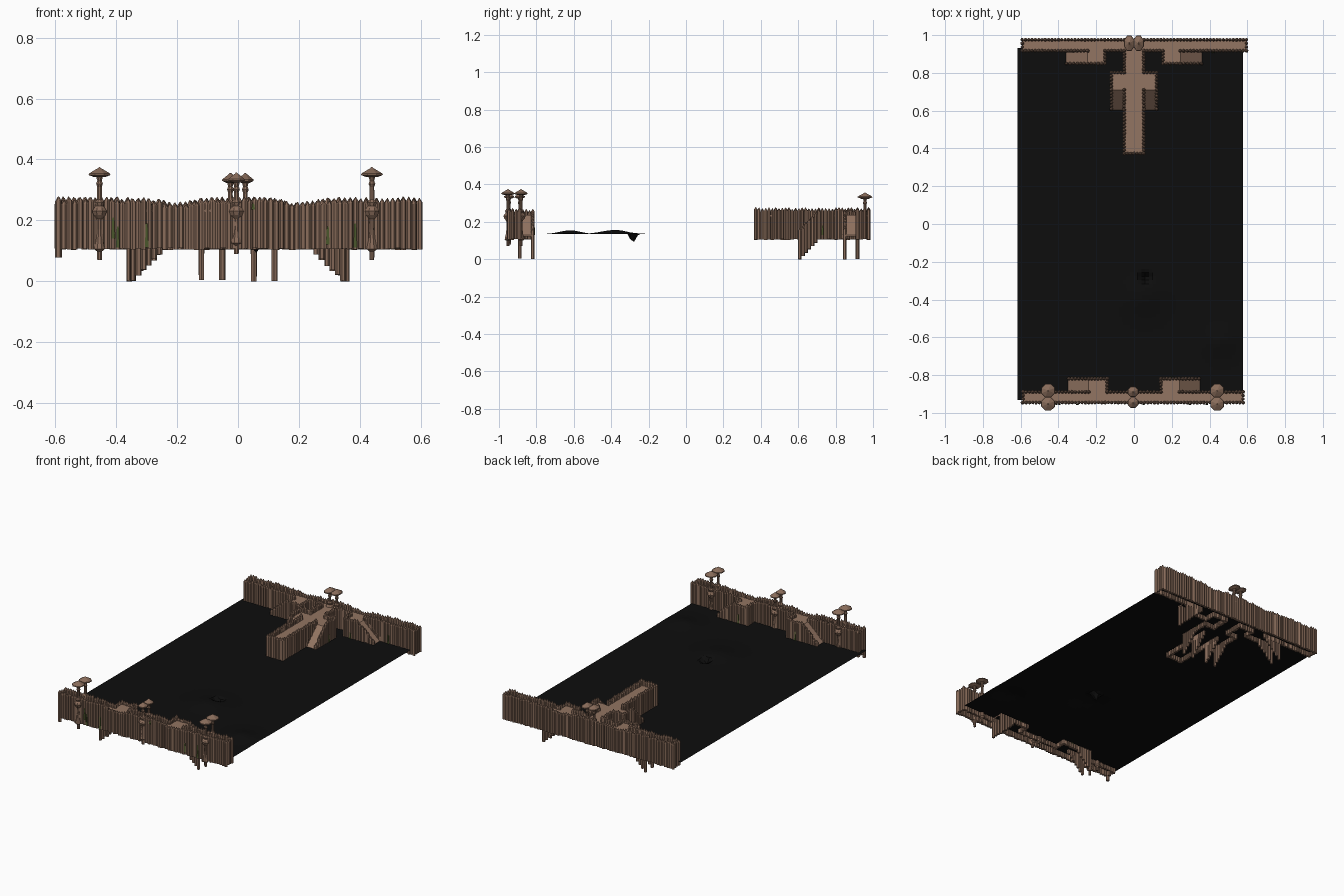
import bpy, bmesh, math, random
from mathutils import Vector

if "Cube" in bpy.data.objects:
    bpy.data.objects.remove(bpy.data.objects["Cube"])

random.seed(4)
FLOOR, GROUND, DROP = 0.235, 0.134, 0.105


def material(name, rgb):
    m = bpy.data.materials.new(name)
    m.diffuse_color = (*rgb, 1)
    m.use_nodes = True
    m.node_tree.nodes["Principled BSDF"].inputs["Base Color"].default_value = m.diffuse_color
    return m


WOOD = material("stake brown", (0.25, 0.150, 0.103))
PLANK = material("plank brown", (0.29, 0.176, 0.122))
MOSS = material("moss green", (0.07, 0.095, 0.025))
DARK = material("black earth", (0.004, 0.004, 0.004))


def finish(bm, name, mat):
    bmesh.ops.recalc_face_normals(bm, faces=bm.faces)
    me = bpy.data.meshes.new(name)
    bm.to_mesh(me)
    bm.free()
    me.materials.append(mat)
    ob = bpy.data.objects.new(name, me)
    bpy.context.collection.objects.link(ob)
    return ob


def lathe(bm, x, y, profile, sides, turn=0.0, sy=1.0):
    """Spin (radius, z) pairs about a vertical axis, with closed ends."""
    rings = []
    for r, z in profile:
        rings.append([bm.verts.new((x + r * math.cos(turn + math.tau * i / sides),
                                    y + sy * r * math.sin(turn + math.tau * i / sides), z))
                      for i in range(sides)])
    for a, b in zip(rings, rings[1:]):
        for i in range(sides):
            j = (i + 1) % sides
            bm.faces.new((a[i], a[j], b[j], b[i]))
    bm.faces.new(rings[0][::-1])
    bm.faces.new(rings[-1])


def palisade(bm, path):
    """Row of pointed stakes along (x, y, drop) points."""
    for p, q in zip(path, path[1:]):
        p, q = Vector(p), Vector(q)
        n = max(1, round((q - p).xy.length / 0.0175))
        for i in range(n + 1):
            c = p.lerp(q, i / n)
            sag = 0.016 * math.exp(-((abs(c.x) - 0.2) / 0.07) ** 2)
            top = 0.272 - sag - c.z + random.uniform(-0.006, 0.006)
            low = 0.106 - c.z + random.uniform(-0.003, 0.003)
            r = random.uniform(0.0088, 0.0105)
            lathe(bm, c.x, c.y, [(r, low), (r, top - 0.014), (0.0012, top)], 6,
                  random.uniform(0, 1))


def slab(bm, x0, x1, y0, y1, drop_x=0, drop_y=0):
    """Floor slab; it can fall toward the x1 or the y0 edge."""
    pts = [(x0, y0, drop_y), (x1, y0, drop_x or drop_y), (x1, y1, drop_x), (x0, y1, 0)]
    up = [bm.verts.new((x, y, FLOOR - d)) for x, y, d in pts]
    dn = [bm.verts.new((x, y, FLOOR - d - 0.008)) for x, y, d in pts]
    bm.faces.new(up)
    bm.faces.new(dn[::-1])
    for i in range(4):
        j = (i + 1) % 4
        bm.faces.new((up[i], dn[i], dn[j], up[j]))


# Ground sheet with low mounds and one small pit
bm = bmesh.new()
bmesh.ops.create_grid(bm, x_segments=60, y_segments=94, size=1)
for v in bm.verts:
    x, y = v.co.x * 0.596 - 0.02, v.co.y * 0.932
    z = GROUND
    for cx, cy, h, r in ((0.46, -0.62, 0.02, 0.10), (0.05, -0.38, 0.022, 0.13),
                         (0.06, -0.285, -0.055, 0.028)):
        d = math.hypot(x - cx, y - cy) / r
        if d < 2:
            z += h * math.exp(-d * d * 1.6)
    v.co = (x, y, z)
finish(bm, "ground", DARK)

# Two end walls: (name, outer y, inner y, stair y, half length, x shift, stair x range, gap at stem)
WALLS = [("front", -0.946, -0.889, -0.819, 0.583, -0.005, (0.142, 0.24, 0.345), 0),
         ("back", 0.976, 0.917, 0.849, 0.594, 0.002, (0.153, 0.245, 0.357), 0.052)]
for name, yo, yi, ys, half, shift, (xa, xb, xc), gap in WALLS:
    stakes, floor = bmesh.new(), bmesh.new()
    palisade(stakes, [(-half + shift, yo, 0), (half + shift, yo, 0)])
    lo, hi = sorted((yo, yi))
    slab(floor, -half + shift, half + shift, lo, hi)
    for s in (-1, 1):
        end = s * half + shift
        palisade(stakes, [(end, yo, 0), (end, yi, 0), (s * xb, yi, 0)])
        palisade(stakes, [(s * gap, yi, 0), (s * xa, yi, 0), (s * xa, ys, 0),
                          (s * xb, ys, 0), (s * xc, ys, DROP)])
        # lower stakes between the walkway and the ramp
        palisade(stakes, [(s * xb, yi, 0), (s * xc, yi, DROP)])
        lo, hi = sorted((yi, ys))
        slab(floor, s * xa, s * xb, lo, hi)
        slab(floor, s * xb, s * (xc + 0.008), lo, hi, drop_x=DROP)
    finish(stakes, name + "_wall_stakes", WOOD)
    finish(floor, name + "_walkway", PLANK)

# Central pier reaching in from the back wall, with two side ramps
stakes, floor = bmesh.new(), bmesh.new()
slab(floor, -0.052, 0.052, 0.373, 0.917)
palisade(stakes, [(-0.052, 0.373, 0), (0.052, 0.373, 0)])
for s in (-1, 1):
    palisade(stakes, [(s * 0.052, 0.917, 0), (s * 0.052, 0.802, 0), (s * 0.12, 0.802, 0),
                      (s * 0.12, 0.71, 0), (s * 0.12, 0.608, DROP)])
    palisade(stakes, [(s * 0.052, 0.71, 0), (s * 0.052, 0.373, 0)])
    palisade(stakes, [(s * 0.052, 0.71, 0), (s * 0.052, 0.608, DROP)])
    slab(floor, s * 0.052, s * 0.12, 0.71, 0.802)
    slab(floor, s * 0.052, s * 0.12, 0.6, 0.71, drop_y=DROP)
finish(stakes, "pier_stakes", WOOD)
finish(floor, "pier_walkway", PLANK)

# Corner post reaching lower than the rest
bm = bmesh.new()
lathe(bm, -0.59, -0.946, [(0.011, 0.078), (0.011, 0.262), (0.001, 0.278)], 6)
finish(bm, "corner_post", WOOD)


# Carved posts with small roofs, standing in pairs on the walls
def carved_post(bm, x, y, low, top, brim, sy=1.0):
    lathe(bm, x, y, [(0.008, low), (0.009, low + 0.028), (0.019, low + 0.036),
                     (0.012, low + 0.065), (0.008, low + 0.10), (0.010, 0.205),
                     (0.021, 0.217), (0.026, 0.23), (0.020, 0.24), (0.013, 0.247),
                     (0.017, 0.258), (0.009, 0.268), (0.008, top - 0.065),
                     (0.012, top - 0.055), (0.008, top - 0.045), (0.012, top - 0.031)],
          8, 0.39)
    lathe(bm, x, y, [(brim * 0.5, top - 0.033), (brim, top - 0.026), (brim * 0.95, top - 0.021),
                     (brim * 0.45, top - 0.010), (0.006, top - 0.004), (0.002, top)],
          8, 0.39, sy)


PAIRS = [("left_front_posts", ((-0.455, -0.952), (-0.455, -0.882)), 0.07, 0.375, 0.039, 1),
         ("right_front_posts", ((0.44, -0.952), (0.44, -0.882)), 0.07, 0.375, 0.039, 1),
         ("middle_front_posts", ((-0.005, -0.946), (-0.005, -0.888)), 0.09, 0.357, 0.030, 1),
         ("middle_back_posts", ((-0.025, 0.957), (0.024, 0.957)), 0.12, 0.356, 0.030, 1.45)]
for name, spots, low, top, brim, sy in PAIRS:
    bm = bmesh.new()
    for x, y in spots:
        carved_post(bm, x, y, low, top, brim, sy)
    finish(bm, name, WOOD)

# Moss strips lying on the stakes: (x, y, low z, high z, runs along y)
bm = bmesh.new()
for x, y, z0, z1, side in [(-0.41, -0.955, 0.14, 0.21, 0), (-0.395, -0.955, 0.11, 0.18, 0),
                           (-0.30, -0.955, 0.11, 0.19, 0), (0.295, -0.955, 0.12, 0.18, 0),
                           (0.385, -0.955, 0.11, 0.19, 0), (0.05, -0.955, 0.235, 0.255, 0),
                           (-0.30, 0.908, 0.13, 0.18, 0), (0.42, 0.908, 0.13, 0.19, 0),
                           (0.129, 0.73, 0.13, 0.18, 1), (-0.129, 0.73, 0.13, 0.18, 1),
                           (0.2, 0.84, 0.13, 0.17, 0), (-0.2, 0.84, 0.13, 0.17, 0),
                           (0.2, -0.81, 0.13, 0.19, 0), (-0.2, -0.81, 0.13, 0.19, 0)]:
    w, t = 0.006, 0.002
    lx, ly = (t, w) if side else (w, t)
    cube = bmesh.ops.create_cube(bm, size=2)["verts"]
    for v in cube:
        taper = 0.5 if v.co.z > 0 else 1
        v.co = (x + v.co.x * lx * taper, y + v.co.y * ly * taper, z1 if v.co.z > 0 else z0)
finish(bm, "moss_strips", MOSS)
